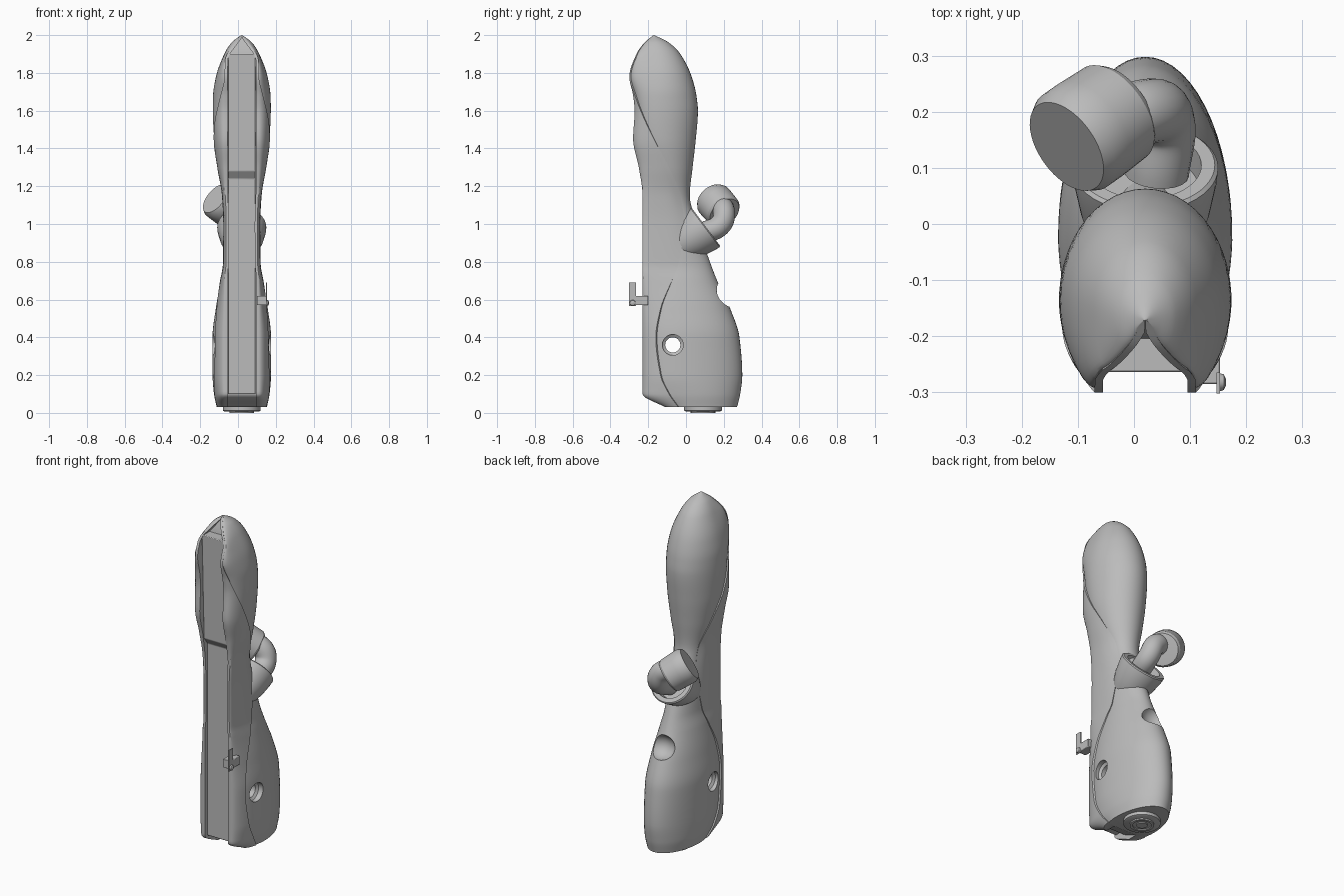
import bpy, bmesh, math
from mathutils import Vector

cube = bpy.data.objects.get("Cube")
if cube:
    bpy.data.objects.remove(cube, do_unlink=True)

CX = 0.02  # centre plane of the body

grey = bpy.data.materials.new("plain grey")
grey.use_nodes = True
grey.diffuse_color = (0.5, 0.5, 0.5, 1)
grey.node_tree.nodes["Principled BSDF"].inputs["Base Color"].default_value = (0.5, 0.5, 0.5, 1)


def finish(name, bm, bevel=0, angle=30):
    """Turn a bmesh into a named, shaded object."""
    bmesh.ops.recalc_face_normals(bm, faces=bm.faces)
    mesh = bpy.data.meshes.new(name)
    bm.to_mesh(mesh)
    bm.free()
    mesh.materials.append(grey)
    obj = bpy.data.objects.new(name, mesh)
    bpy.context.collection.objects.link(obj)
    if bevel:
        mod = obj.modifiers.new("bevel", "BEVEL")
        mod.width, mod.segments = bevel, 2
    shade(obj, angle)
    return obj


def shade(obj, angle=30):
    bpy.ops.object.select_all(action="DESELECT")
    obj.select_set(True)
    bpy.context.view_layer.objects.active = obj
    bpy.ops.object.shade_smooth_by_angle(angle=math.radians(angle))


def skin(bm, rings, caps=True):
    """Join equal closed rings of points into a tube."""
    rows = [[bm.verts.new(p) for p in ring] for ring in rings]
    n = len(rows[0])
    for a, b in zip(rows, rows[1:]):
        for i in range(n):
            bm.faces.new((a[i], a[(i + 1) % n], b[(i + 1) % n], b[i]))
    if caps:
        bm.faces.new(rows[0])
        bm.faces.new(rows[-1])


def lathe(name, centre, axis, profile, sides=48):
    """Revolve (radius, height) points about an axis through centre."""
    turn = Vector((0, 0, 1)).rotation_difference(Vector(axis))
    rings = []
    for r, h in profile:
        circle = [2 * math.pi * i / sides for i in range(sides)]
        rings.append([Vector(centre) + turn @ Vector((r * math.cos(t), r * math.sin(t), h))
                      for t in circle])
    bm = bmesh.new()
    skin(bm, rings)
    return finish(name, bm)


def box(name, low, high, bevel=0):
    bm = bmesh.new()
    skin(bm, [[(x, y, z) for x, y in ((low[0], low[1]), (high[0], low[1]),
              (high[0], high[1]), (low[0], high[1]))] for z in (low[2], high[2])])
    return finish(name, bm, bevel)


# Body stations: height, front, widest line, back, half width, seam
STATIONS = [
    (.03, -.11, .02, .27, .135, -.04), (.1, -.23, 0, .287, .15, -.09),
    (.2, -.23, -.03, .298, .157, -.135), (.4, -.23, -.03, .283, .157, -.16),
    (.55, -.23, -.04, .235, .14, -.135), (.7, -.23, -.06, .165, .115, -.075),
    (.79, -.23, -.08, .13, .1, -.04), (1, -.23, -.1, .06, .098, -.01),
    (1.15, -.23, -.12, .02, .105, -.03), (1.3, -.25, -.13, .035, .13, -.09),
    (1.45, -.28, -.14, .052, .15, -.17), (1.6, -.272, -.14, .063, .155, -.24),
    (1.68, -.28, -.14, .055, .153, -.27), (1.78, -.3, -.14, .03, .137, -.3),
    (1.9, -.262, -.15, -.03, .093, -.262), (1.96, -.22, -.16, -.09, .055, -.22),
    (2, -.172, -.17, -.168, .003, -.172)]


def slope(i, k):
    """Monotone slope of column k at station i."""
    if i in (0, len(STATIONS) - 1):
        i, j = (0, 1) if i == 0 else (i - 1, i)
        return (STATIONS[j][k] - STATIONS[i][k]) / (STATIONS[j][0] - STATIONS[i][0])
    a, b = [(STATIONS[j + 1][k] - STATIONS[j][k]) / (STATIONS[j + 1][0] - STATIONS[j][0])
            for j in (i - 1, i)]
    return 2 * a * b / (a + b) if a * b > 0 else 0


def station(i, t):
    a, b = STATIONS[i], STATIONS[i + 1]
    h = b[0] - a[0]
    out = [a[0] + h * t]
    for k in range(1, 6):
        m, n = slope(i, k) * h, slope(i + 1, k) * h
        d = b[k] - a[k]
        out.append(a[k] + m * t + (3 * d - 2 * m - n) * t ** 2 + (m + n - 2 * d) * t ** 3)
    return out


def section(z, yf, yc, yb, w, seam):
    """Half channel, rounded front frame, stepped seam, elliptical back."""
    slot = min(0.075 * max(0.01, min(1, (1.985 - z) / 0.1)), w * 0.7)
    lip = min(slot + 0.014, w * 0.9)
    depth = min(0.06, (yb - yf) * 0.25)
    seam = max(seam, yf)

    def outer(u, inset):
        a = u * math.pi / 2
        if u <= 1:
            x, y = lip + (w - lip) * math.sin(a), yf + (yc - yf) * (1 - math.cos(a))
        else:
            x, y = w * math.sin(a), yc - (yb - yc) * math.cos(a)
        return x * (1 - inset), yc + (y - yc) * (1 - inset)

    if seam < yc:
        split = math.acos(1 - (seam - yf) / (yc - yf)) * 2 / math.pi
    else:
        split = 1 + math.asin(min(1, (seam - yc) / (yb - yc))) * 2 / math.pi
    split = max(0.02, split)
    half = [(slot, yf + depth), (slot, yf)]
    half += [outer(split * i / 10, 0) for i in range(11)]
    half += [outer(split + (2 - split) * i / 20, 0.05 * (1 - i / 20) ** 4) for i in range(20)]
    ring = half + [(0, yb)] + [(-x, y) for x, y in reversed(half)]
    return [(CX + x, y, z) for x, y in ring]


# Main body
rings = [section(*station(i, t / 7)) for i in range(len(STATIONS) - 1) for t in range(7)]
rings.append(section(*STATIONS[-1]))
bm = bmesh.new()
skin(bm, rings)
body = finish("body", bm)

# Cross hole with counterbores, and the scooped notch in the back
cutters = [lathe("hole_cutter", (CX, -.07, .36), (1, 0, 0),
                 [(.055, -.3), (.055, -.125), (.04, -.115), (.04, .115), (.055, .125), (.055, .3)])]
bm = bmesh.new()
bmesh.ops.create_uvsphere(bm, u_segments=32, v_segments=16, radius=1)
for v in bm.verts:
    v.co = (CX + v.co.x * 0.085, 0.215 + v.co.y * 0.075, 0.63 + v.co.z * 0.07)
cutters.append(finish("notch_cutter", bm))
for cutter in cutters:
    mod = body.modifiers.new("cut", "BOOLEAN")
    mod.operation, mod.solver, mod.object = "DIFFERENCE", "EXACT", cutter
    bpy.context.view_layer.objects.active = body
    bpy.ops.object.modifier_apply(modifier=mod.name)
for cutter in cutters:
    bpy.data.objects.remove(cutter, do_unlink=True)
shade(body)

# Stepped front plate lying in the channel
plate = [(-.215, .1), (-.215, 1.24), (-.245, 1.28), (-.264, 1.9), (-.2, 1.9), (-.17, 1.3), (-.16, .1)]
bm = bmesh.new()
skin(bm, [[(CX + s * 0.073, y, z) for y, z in plate] for s in (-1, 1)])
finish("front_plate", bm, 0.004)

# Tilted collar with a recessed mouth
lathe("collar", (CX, .105, .985), (0, .8, .6),
      [(.05, -.24), (.08, -.2), (.115, -.1), (.128, -.03), (.13, -.006), (.124, 0),
       (.1, 0), (.095, -.05), (.001, -.05)])

# Curved neck swept from the collar to the head
path = bpy.data.curves.new("neck_path", "CURVE")
path.dimensions = "3D"
path.bevel_depth, path.bevel_resolution, path.resolution_u = 0.058, 8, 12
path.use_fill_caps = True
spline = path.splines.new("BEZIER")
knots = [(.04, .09, .95), (.05, .185, 1.0), (.02, .2, 1.07), (-.06, .165, 1.1)]
spline.bezier_points.add(len(knots) - 1)
for point, co in zip(spline.bezier_points, knots):
    point.co = co
    point.handle_left_type = point.handle_right_type = "AUTO"
path.materials.append(grey)
neck = bpy.data.objects.new("neck", path)
bpy.context.collection.objects.link(neck)

# Round head with a chamfered face
lathe("head", (-.12, .138, 1.135), (-.68, -.48, .55),
      [(.065, -.14), (.088, -.138), (.097, -.125), (.1, -.06), (.1, -.02), (.09, 0), (.001, 0)])

# Side bracket with its button
box("bracket_arm", (.1, -.285, .57), (.153, -.2, .62), 0.003)
box("bracket_blade", (.147, -.302, .565), (.153, -.265, .69))
lathe("bracket_button", (.153, -.282, .582), (1, 0, 0), [(.016, 0), (.014, .007), (.006, .011)], 20)

# Base disc with a raised ring and centre
lathe("base_disc", (CX, .09, 0), (0, 0, 1), [(.1, .04), (.1, .012), (.092, .008), (.001, .008)])
lathe("base_ring", (CX, .09, 0), (0, 0, 1),
      [(.065, .02), (.065, 0), (.05, 0), (.05, .006), (.03, .006), (.03, 0), (.001, 0)])
